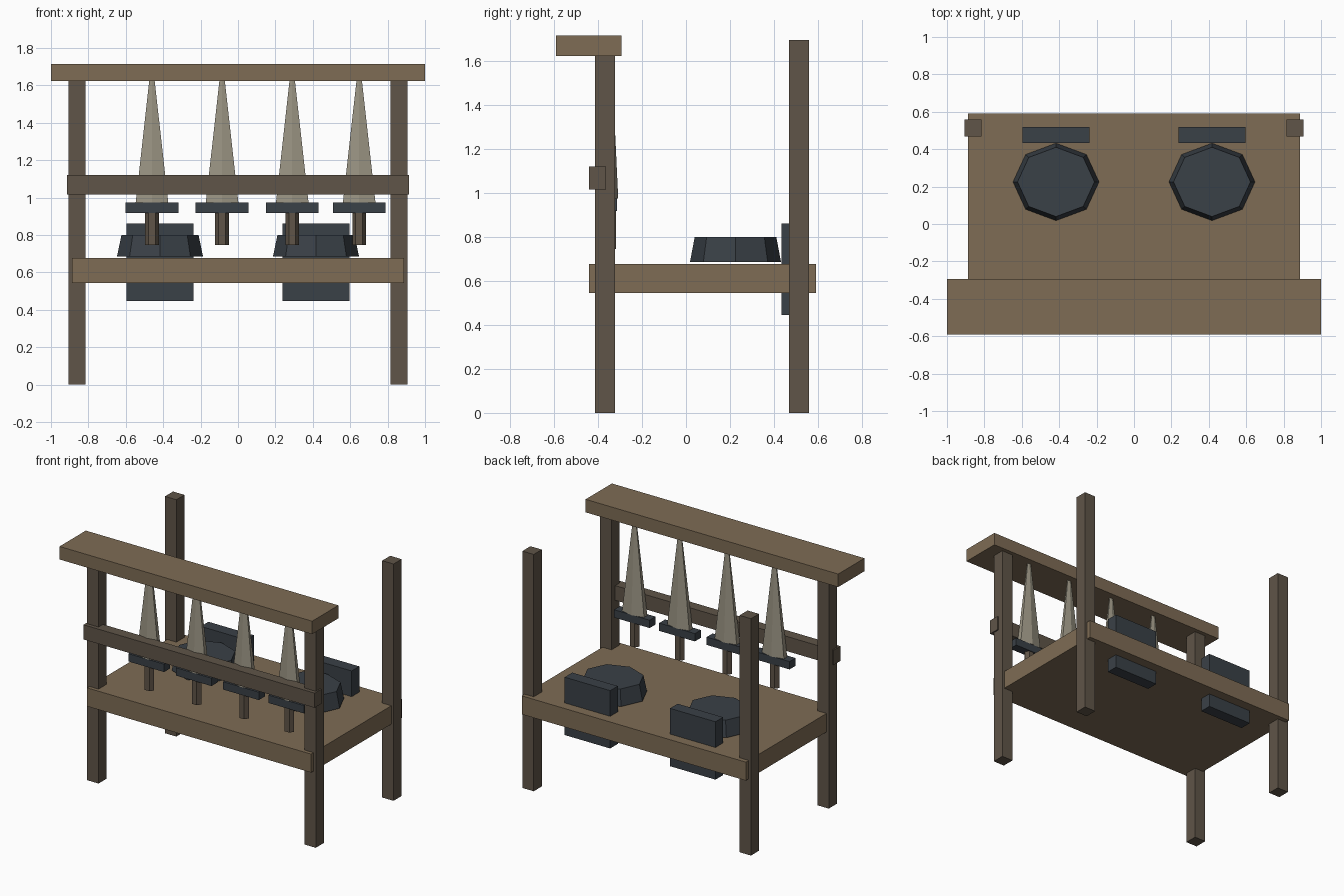
import bpy, bmesh, math
from mathutils import Matrix

if "Cube" in bpy.data.objects:
    bpy.data.objects.remove(bpy.data.objects["Cube"])


def material(name, rgb):
    m = bpy.data.materials.new(name)
    m.diffuse_color = (*rgb, 1)
    m.use_nodes = True
    m.node_tree.nodes["Principled BSDF"].inputs["Base Color"].default_value = m.diffuse_color
    return m


PLANK = material("plank_wood", (0.21, 0.15, 0.09))
POST = material("post_wood", (0.115, 0.09, 0.065))
IRON = material("dark_iron", (0.042, 0.052, 0.063))
CLOTH = material("pale_cone", (0.33, 0.30, 0.23))


def finish(name, bm, mat):
    mesh = bpy.data.meshes.new(name)
    bm.to_mesh(mesh)
    bm.free()
    mesh.materials.append(mat)
    obj = bpy.data.objects.new(name, mesh)
    bpy.context.collection.objects.link(obj)


def box(name, x, y, z, mat):
    """Box from (min, max) ranges on each axis."""
    bm = bmesh.new()
    bmesh.ops.create_cube(bm, size=1)
    for v in bm.verts:
        v.co = [r[0] + (c + 0.5) * (r[1] - r[0]) for c, r in zip(v.co, (x, y, z))]
    finish(name, bm, mat)


def frustum(name, sides, x, y, z, rx, ry, taper, mat, turn=0.0):
    """Tapered prism: rx, ry are the bottom half extents, taper scales the top."""
    bm = bmesh.new()
    bmesh.ops.create_cone(bm, cap_ends=True, segments=sides, radius1=1,
                          radius2=taper, depth=1, matrix=Matrix.Rotation(turn, 4, 'Z'))
    ex = max(v.co.x for v in bm.verts)
    ey = max(v.co.y for v in bm.verts)
    for v in bm.verts:
        v.co = (x + v.co.x / ex * rx, y + v.co.y / ey * ry,
                z[0] + (v.co.z + 0.5) * (z[1] - z[0]))
    finish(name, bm, mat)


# Corner posts
for side, x in (("left", (-0.905, -0.815)), ("right", (0.815, 0.905))):
    box("front_post_" + side, x, (-0.413, -0.322), (0, 1.63), POST)
    box("back_post_" + side, x, (0.467, 0.558), (0, 1.695), POST)

# Table top, cross rail and overhead beam
box("table_top", (-0.887, 0.887), (-0.44, 0.59), (0.544, 0.676), PLANK)
box("cross_rail", (-0.915, 0.915), (-0.44, -0.363), (1.015, 1.12), POST)
box("top_beam", (-1, 1), (-0.59, -0.293), (1.622, 1.715), PLANK)

# Round blocks on the table with upright slabs behind them
for side, s in (("left", -1), ("right", 1)):
    frustum("round_block_" + side, 8, s * 0.417, 0.225, (0.685, 0.80),
            0.23, 0.207, 0.895, IRON)
    box("back_slab_" + side, (s * 0.417 - 0.18, s * 0.417 + 0.18),
        (0.433, 0.519), (0.446, 0.86), IRON)

# Hanging tools: cone, cross bar and handle
for i, x in enumerate((-0.46, -0.085, 0.29, 0.648), 1):
    frustum(f"hanging_cone_{i}", 6, x, -0.345, (0.974, 1.63),
            0.087, 0.037, 0.16, CLOTH)
    box(f"tool_bar_{i}", (x - 0.141, x + 0.141), (-0.38, -0.313), (0.918, 0.974), IRON)
    frustum(f"tool_handle_{i}", 6, x, -0.345, (0.745, 0.92),
            0.037, 0.027, 1, POST, turn=math.pi / 2)
